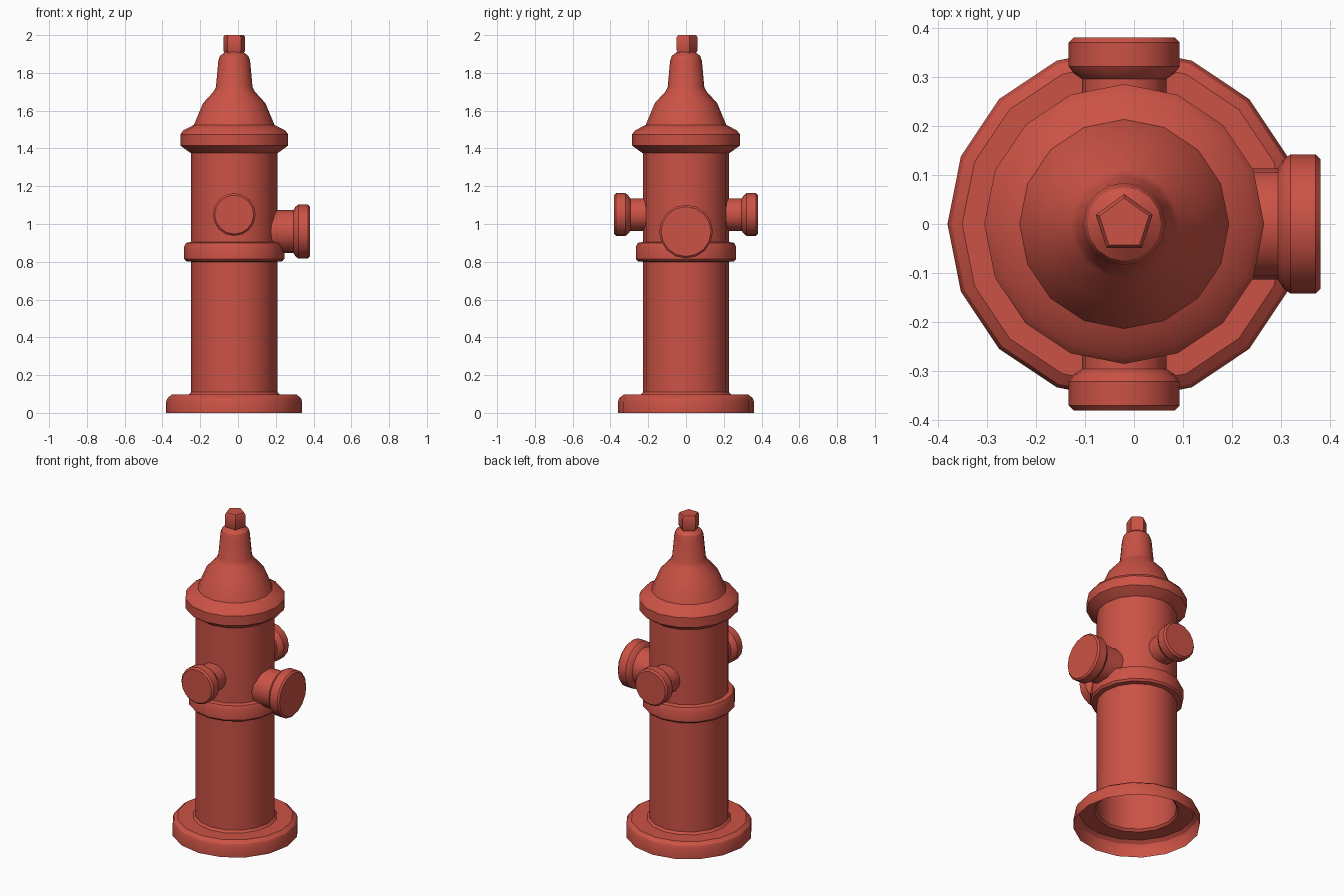
import bpy, bmesh
from math import cos, sin, pi
from mathutils import Matrix

if "Cube" in bpy.data.objects:
    bpy.data.objects.remove(bpy.data.objects["Cube"])

CX = -0.02  # main axis of the hydrant

red = bpy.data.materials.new("red_paint")
red.diffuse_color = (0.6, 0.085, 0.06, 1)
red.use_nodes = True
red.node_tree.nodes["Principled BSDF"].inputs["Base Color"].default_value = red.diffuse_color


def lathe(name, profile, matrix, sides=16, phase=0.0, cap_start=False, cap_end=True):
    """Revolve (radius, height) points round local z, then place by matrix."""
    bm = bmesh.new()
    rings = []
    for r, h in profile:
        angles = [phase + 2 * pi * i / sides for i in range(sides)]
        rings.append([bm.verts.new((r * cos(a), r * sin(a), h)) for a in angles])
    for low, high in zip(rings, rings[1:]):
        for i in range(sides):
            j = (i + 1) % sides
            bm.faces.new((low[i], low[j], high[j], high[i]))
    if cap_start:
        bm.faces.new(rings[0][::-1])
    if cap_end:
        bm.faces.new(rings[-1])
    bm.transform(matrix)
    mesh = bpy.data.meshes.new(name)
    bm.to_mesh(mesh)
    bm.free()
    mesh.materials.append(red)
    obj = bpy.data.objects.new(name, mesh)
    bpy.context.collection.objects.link(obj)
    bpy.ops.object.select_all(action='DESELECT')
    obj.select_set(True)
    bpy.context.view_layer.objects.active = obj
    bpy.ops.object.shade_smooth_by_angle(angle=pi / 6)
    return obj


axis = Matrix.Translation((CX, 0, 0))

# Barrel: open-bottomed foot, body, collar, flange, dome and neck
lathe("barrel", [
    (0.36, 0), (0.36, 0.06), (0.352, 0.08), (0.33, 0.097),
    (0.24, 0.097), (0.228, 0.11), (0.228, 0.80),
    (0.255, 0.803), (0.265, 0.815), (0.265, 0.88), (0.255, 0.9), (0.228, 0.905),
    (0.228, 1.375), (0.24, 1.382), (0.285, 1.415), (0.285, 1.475), (0.27, 1.495),
    (0.213, 1.525), (0.165, 1.64), (0.11, 1.70), (0.097, 1.725),
    (0.084, 1.865), (0.075, 1.89), (0.048, 1.91)], axis)

# Five-sided operating nut with bevelled rims
lathe("top_nut", [(0.053, 1.905), (0.061, 1.918), (0.061, 1.988), (0.053, 2.0)],
      axis, sides=5, phase=pi / 2)


def outlet(name, stub, cap, z, start, end, turn):
    """Hose outlet: narrow stub and wide bevelled cap pointing outwards."""
    place = (Matrix.Translation((CX, 0, z)) @ Matrix.Rotation(turn, 4, 'Z')
             @ Matrix.Rotation(pi / 2, 4, 'Y'))
    lathe(name, [(stub, 0.19), (stub, start - 0.012), (cap - 0.01, start),
                 (cap, start + 0.014), (cap, end - 0.01), (cap - 0.01, end)], place)


# Two small hose outlets front and back, one large outlet on the right
outlet("front_outlet", 0.086, 0.113, 1.05, 0.307, 0.38, -pi / 2)
outlet("back_outlet", 0.086, 0.113, 1.05, 0.307, 0.38, pi / 2)
outlet("large_outlet", 0.113, 0.142, 0.96, 0.325, 0.40, 0)
